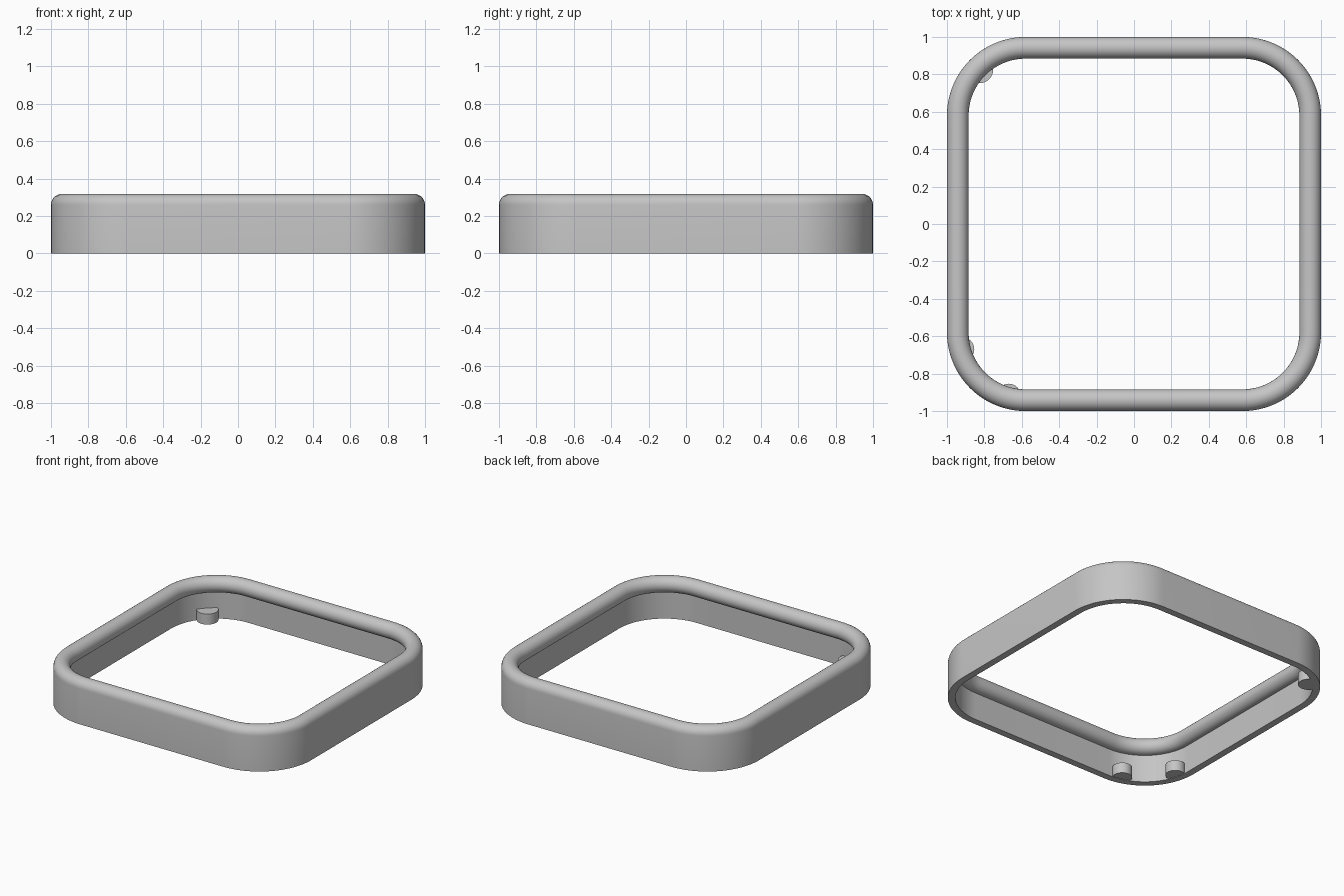
import bpy, bmesh
from math import sin, cos, pi, radians

cube = bpy.data.objects.get("Cube")
if cube:
    bpy.data.objects.remove(cube, do_unlink=True)

mat = bpy.data.materials.new("light_grey")
mat.use_nodes = True
grey = (0.56, 0.56, 0.56, 1)
mat.diffuse_color = grey
mat.node_tree.nodes["Principled BSDF"].inputs["Base Color"].default_value = grey

CORE = 0.58       # centre of each corner arc
RADIUS = 0.42     # outer corner radius
WALL = 0.05       # wall thickness
BEAD = 0.058      # radius of the rounded top lip
BEAD_Z = 0.26
CORNER_STEPS = 24
BEAD_STEPS = 20


def finish(obj):
    obj.data.materials.append(mat)
    bpy.ops.object.select_all(action='DESELECT')
    obj.select_set(True)
    bpy.context.view_layer.objects.active = obj
    bpy.ops.object.shade_smooth_by_angle(angle=radians(35))


# Cross-section: (distance from corner centre, height)
profile = [(RADIUS, 0)]
for i in range(BEAD_STEPS + 1):
    a = radians(262) * i / BEAD_STEPS
    profile.append((RADIUS - BEAD + BEAD * cos(a), BEAD_Z + BEAD * sin(a)))
profile.append((RADIUS - WALL, BEAD_Z - BEAD))
profile.append((RADIUS - WALL, 0))

# Ring: sweep the cross-section round a rounded square
bm = bmesh.new()
rings = []
for corner in range(4):
    mid = pi / 4 + corner * pi / 2
    cx = CORE if cos(mid) > 0 else -CORE
    cy = CORE if sin(mid) > 0 else -CORE
    for i in range(CORNER_STEPS + 1):
        a = corner * pi / 2 + i / CORNER_STEPS * pi / 2
        rings.append([bm.verts.new((cx + r * cos(a), cy + r * sin(a), z))
                      for r, z in profile])
n = len(profile)
for k, ring in enumerate(rings):
    nxt = rings[(k + 1) % len(rings)]
    for j in range(n):
        m = (j + 1) % n
        bm.faces.new((ring[j], nxt[j], nxt[m], ring[m]))
bmesh.ops.recalc_face_normals(bm, faces=bm.faces)
mesh = bpy.data.meshes.new("bezel_ring")
bm.to_mesh(mesh)
bm.free()
bezel = bpy.data.objects.new("bezel_ring", mesh)
bpy.context.collection.objects.link(bezel)
finish(bezel)


# Locating pegs on the inner wall
def peg(name, x, y, radius, height=0.08, bottom=0.003):
    bpy.ops.mesh.primitive_cylinder_add(
        vertices=32, radius=radius, depth=height - bottom,
        location=(x, y, (height + bottom) / 2))
    obj = bpy.context.object
    obj.name = name
    finish(obj)


peg("back_corner_peg", -0.825, 0.825, 0.072)
peg("front_corner_peg_side", -0.92, -0.67, 0.066)
peg("front_corner_peg_front", -0.67, -0.92, 0.066)
